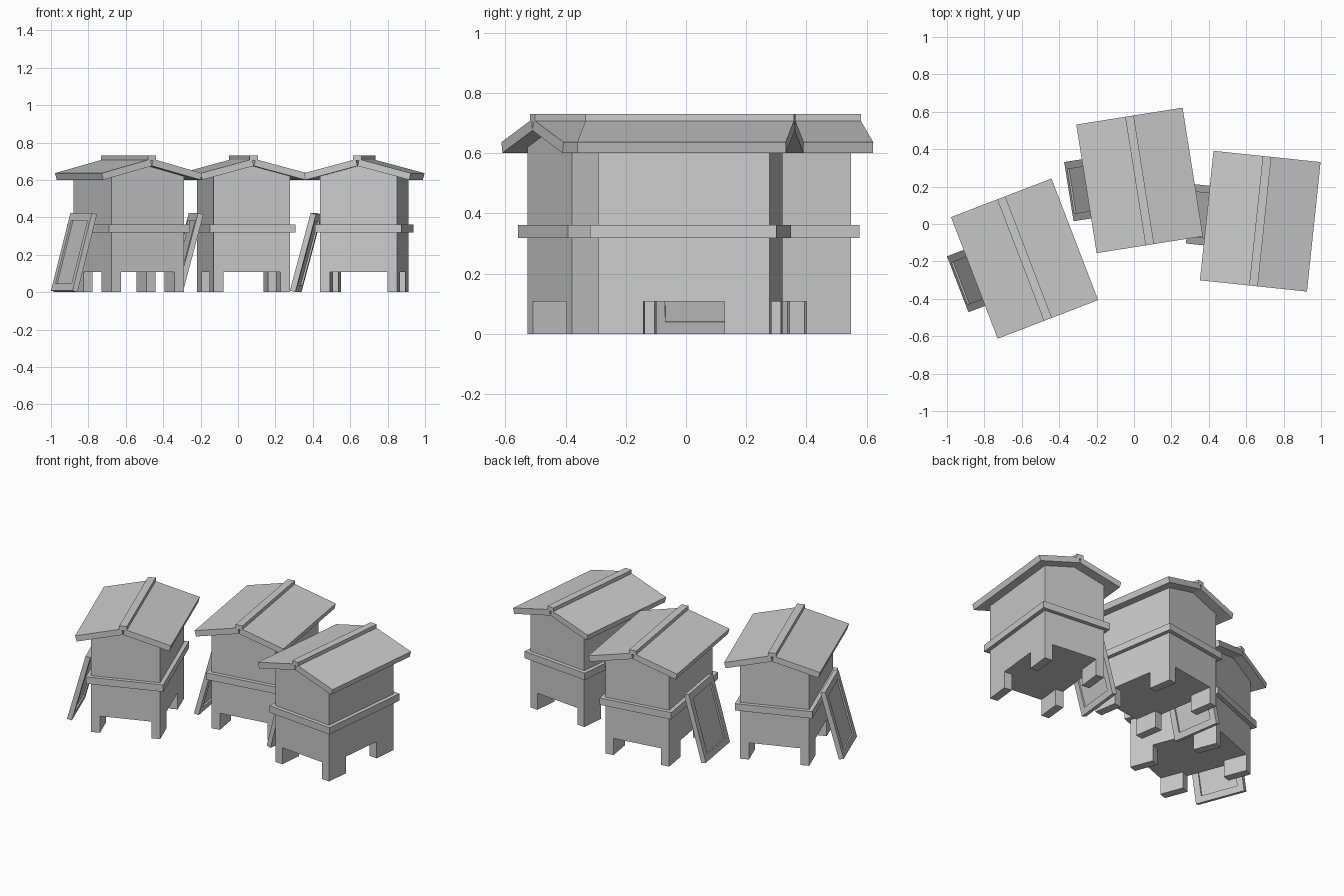
import bpy
import math
from mathutils import Matrix, Vector

if "Cube" in bpy.data.objects:
    bpy.data.objects.remove(bpy.data.objects["Cube"])

# Shared dimensions of one hive
HW, HD = 0.207, 0.286          # body half width / half depth
LEG_W, LEG_D, LEG_H = 0.053, 0.15, 0.107
ROOF_D = 0.348                 # roof half depth
APEX = 0.675                   # underside of the roof at the ridge
LEAN = math.radians(15)


def mesh_object(name, verts, faces, matrix):
    mesh = bpy.data.meshes.new(name)
    mesh.from_pydata(verts, [], faces)
    mesh.transform(matrix)
    obj = bpy.data.objects.new(name, mesh)
    bpy.context.collection.objects.link(obj)
    return obj


def prism(name, profile, y0, y1, matrix):
    """Extrude a counter-clockwise (x, z) profile along y."""
    n = len(profile)
    verts = [(x, y0, z) for x, z in profile] + [(x, y1, z) for x, z in profile]
    faces = [tuple(range(n)), tuple(range(2 * n - 1, n - 1, -1))]
    faces += [(i, i + n, (i + 1) % n + n, (i + 1) % n) for i in range(n)]
    return mesh_object(name, verts, faces, matrix)


def box(name, lo, hi, matrix):
    profile = [(lo[0], lo[2]), (hi[0], lo[2]), (hi[0], hi[2]), (lo[0], hi[2])]
    return prism(name, profile, lo[1], hi[1], matrix)


def leaning_frame(tag, hive):
    # Framed board resting against the left side, local z runs up the slope
    m = hive @ Matrix.Translation((-0.354, 0, 0)) @ Matrix.Rotation(LEAN, 4, 'Y')
    half, height, t, rail = 0.16, 0.43, 0.03, 0.04
    for s, side in ((-1, "front"), (1, "back")):
        y = sorted((s * half, s * (half - rail)))
        box(f"{tag}_board_{side}_stile", (-t, y[0], 0), (0, y[1], height), m)
    for z, side in ((0, "bottom"), (height - rail, "top")):
        box(f"{tag}_board_{side}_rail", (-t, rail - half, z), (0, half - rail, z + rail), m)
    box(f"{tag}_board_panel", (-0.02, rail - half, rail), (-0.01, half - rail, height - rail), m)


def hive(tag, x, y, degrees):
    m = Matrix.Translation((x, y, 0)) @ Matrix.Rotation(math.radians(degrees), 4, 'Z')

    # Gabled body
    shoulder = APEX - HW * math.tan(LEAN)
    prism(f"{tag}_body", [(-HW, LEG_H), (HW, LEG_H), (HW, shoulder), (0, APEX), (-HW, shoulder)],
          -HD, HD, m)

    # Band around the middle
    box(f"{tag}_band", (-HW - 0.025, -HD - 0.025, 0.318), (HW + 0.025, HD + 0.025, 0.362), m)

    # Corner legs
    for sx, side in ((-1, "left"), (1, "right")):
        for sy, end in ((-1, "front"), (1, "back")):
            xs = sorted((sx * HW, sx * (HW - LEG_W)))
            ys = sorted((sy * HD, sy * (HD - LEG_D)))
            box(f"{tag}_{end}_{side}_leg", (xs[0], ys[0], 0), (xs[1], ys[1], LEG_H), m)

    # Two roof slabs, tilted from the ridge
    slope = Vector((math.cos(LEAN), -math.sin(LEAN))) * 0.288
    normal = Vector((math.sin(LEAN), math.cos(LEAN))) * 0.037
    start = Vector((0, APEX))
    slab = [start, start + slope, start + slope + normal, start + normal]
    slab_right = [tuple(p) for p in slab]
    slab_right = [slab_right[0], slab_right[1], slab_right[2], slab_right[3]]
    slab_left = [(-px, pz) for px, pz in reversed(slab_right)]
    prism(f"{tag}_roof_right", slab_right, -ROOF_D, ROOF_D, m)
    prism(f"{tag}_roof_left", slab_left, -ROOF_D, ROOF_D, m)

    # Ridge cap
    box(f"{tag}_ridge_cap", (-0.023, -ROOF_D, 0.703), (0.023, ROOF_D, 0.73), m)

    leaning_frame(tag, m)


hive("left_hive", -0.585, -0.185, 21)
hive("middle_hive", 0.03, 0.233, 9)
hive("right_hive", 0.675, 0.015, -6)
